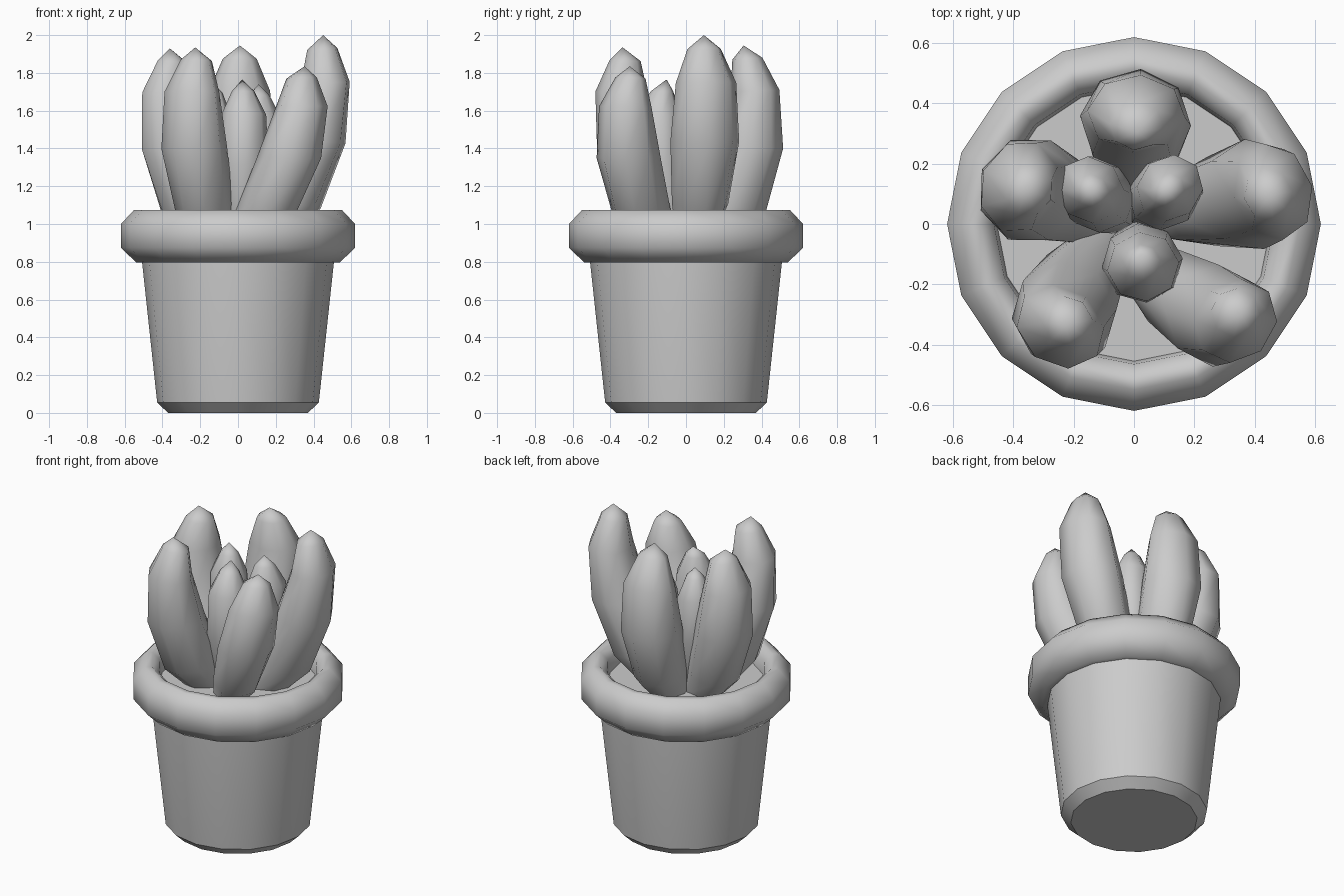
import bpy, bmesh
from math import sin, cos, pi, radians

if "Cube" in bpy.data.objects:
    bpy.data.objects.remove(bpy.data.objects["Cube"])

grey = bpy.data.materials.new("plain grey")
grey.diffuse_color = (0.6, 0.6, 0.6, 1)
grey.use_nodes = True
grey.node_tree.nodes["Principled BSDF"].inputs["Base Color"].default_value = grey.diffuse_color


def finish(bm, name, angle):
    """Turn a bmesh into a smooth-shaded object."""
    bmesh.ops.recalc_face_normals(bm, faces=bm.faces)
    mesh = bpy.data.meshes.new(name)
    bm.to_mesh(mesh)
    bm.free()
    mesh.materials.append(grey)
    obj = bpy.data.objects.new(name, mesh)
    bpy.context.collection.objects.link(obj)
    bpy.ops.object.select_all(action='DESELECT')
    obj.select_set(True)
    bpy.context.view_layer.objects.active = obj
    bpy.ops.object.shade_smooth_by_angle(angle=radians(angle))
    return obj


def bridge(bm, rings):
    """Join successive rings of vertices with quads."""
    for a, b in zip(rings, rings[1:]):
        n = len(a)
        for i in range(n):
            j = (i + 1) % n
            bm.faces.new((a[i], a[j], b[j], b[i]))


def lathe(name, profile, sides=16, angle=50):
    """Spin a (radius, height) profile, capping both ends."""
    bm = bmesh.new()
    rings = [[bm.verts.new((r * sin(2 * pi * i / sides), r * cos(2 * pi * i / sides), z))
              for i in range(sides)] for r, z in profile]
    bridge(bm, rings)
    bm.faces.new(rings[0])
    bm.faces.new(rings[-1])
    return finish(bm, name, angle)


# Pot body, then the rim whose inside runs down to the soil
lathe("pot_body", [(0.37, 0), (0.428, 0.055), (0.507, 0.79), (0.507, 0.83)], angle=35)
lathe("pot_rim_and_soil", [(0.47, 0.80), (0.54, 0.797), (0.62, 0.875), (0.62, 1.0),
                           (0.55, 1.075), (0.51, 1.075), (0.465, 1.03), (0.455, 0.95)])

# Leaf cross-sections: outer radius, outer z, inner radius, inner z, half width
OUTER = [(0.24, 0.88, 0.00, 0.95, 0.09),
         (0.425, 1.07, 0.07, 1.12, 0.15),
         (0.515, 1.40, 0.17, 1.42, 0.185),
         (0.495, 1.71, 0.235, 1.70, 0.163),
         (0.405, 1.88, 0.245, 1.87, 0.09)]
INNER = [(0.12, 0.88, 0.00, 0.93, 0.07),
         (0.20, 1.07, -0.01, 1.10, 0.10),
         (0.265, 1.40, 0.00, 1.42, 0.135),
         (0.26, 1.73, 0.03, 1.71, 0.12),
         (0.19, 1.87, 0.07, 1.87, 0.06)]
BASE, TOP = 0.88, 1.945


def leaf(name, sections, tip_radius, heading, top, lean=0.0, width=1.0,
         skew=(0.0, 0.0), sides=8):
    """Plump leaf curving up and out; lean moves the top outward,
    skew gives the sideways shift at the base and at the tip."""
    bm = bmesh.new()
    c, s = cos(radians(heading)), sin(radians(heading))

    def place(r, side, z):
        t = (z - BASE) / (TOP - BASE)
        r += lean * t
        side += skew[0] + (skew[1] - skew[0]) * t
        return bm.verts.new((r * c - side * s, r * s + side * c, BASE + t * (top - BASE)))

    rings = []
    for ro, zo, ri, zi, w in sections:
        ring = []
        for i in range(sides):
            a = 2 * pi * (i - 0.12) / sides
            k = cos(a)
            ring.append(place((ro + ri) / 2 + k * (ro - ri) / 2, w * width * sin(a),
                              (zo + zi) / 2 + k * (zo - zi) / 2))
        rings.append(ring)
    bridge(bm, rings)
    bm.faces.new(rings[0])
    tip = place(tip_radius, 0, TOP)
    for i in range(sides):
        bm.faces.new((rings[-1][i], rings[-1][(i + 1) % sides], tip))
    return finish(bm, name, 60)


# Outer ring of five leaves
leaf("outer_leaf_right", OUTER, 0.32, 15, 2.0, lean=0.14, skew=(0.01, -0.025))
leaf("outer_leaf_back", OUTER, 0.305, 90, 1.945, skew=(0.0, -0.01))
leaf("outer_leaf_left", OUTER, 0.335, 162, 1.93, lean=0.045, width=0.97)
leaf("outer_leaf_front_left", OUTER, 0.335, 236, 1.935, lean=0.07, width=0.95,
     skew=(-0.05, 0.0))
leaf("outer_leaf_front_right", OUTER, 0.33, 316, 1.835, lean=0.13, width=0.9,
     skew=(-0.09, 0.03))

# Inner cluster of three smaller leaves
leaf("inner_leaf_front", INNER, 0.105, 282, 1.765)
leaf("inner_leaf_left", INNER, 0.13, 142, 1.755, lean=0.05, width=0.9)
leaf("inner_leaf_right", INNER, 0.125, 45, 1.74, lean=0.03, width=0.88)
